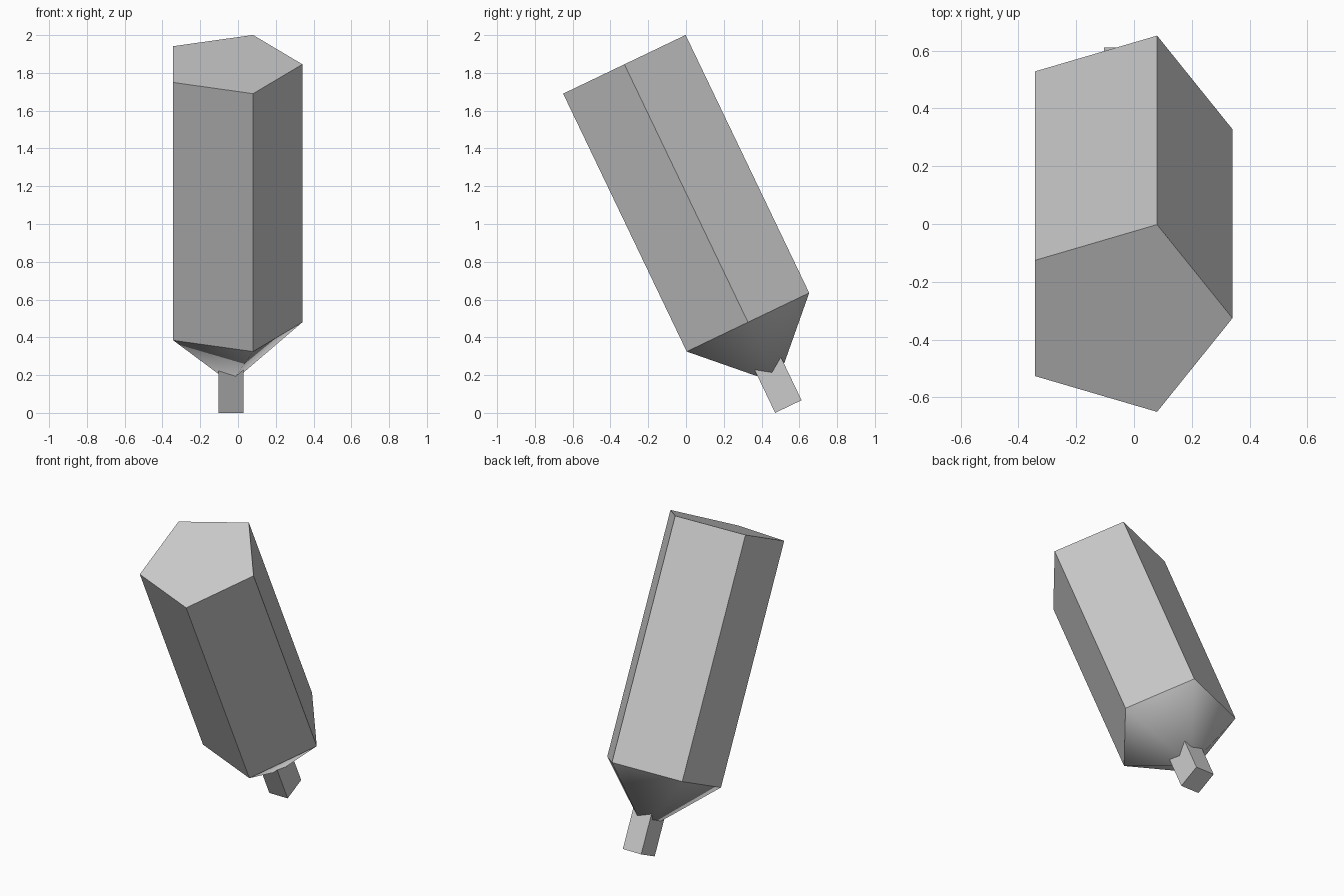
import bpy
import bmesh
import math
from mathutils import Matrix, Vector

cube = bpy.data.objects.get("Cube")
if cube:
    bpy.data.objects.remove(cube, do_unlink=True)

GREY = (0.6, 0.6, 0.6, 1.0)
grey = bpy.data.materials.new("plain_grey")
grey.use_nodes = True
grey.diffuse_color = GREY
grey.node_tree.nodes["Principled BSDF"].inputs["Base Color"].default_value = GREY

# Tilted frame whose origin is the joint between body and taper
TILT = math.radians(25.6)
FRAME = Matrix.Translation((-0.037, 0.328, 0.48)) @ Matrix.Rotation(TILT, 4, "X")
RADIUS, BODY_LENGTH, TIP_LENGTH = 0.378, 1.514, 0.358
STEM_TOP, STEM_END = -0.1, -0.495


def finish(name, bm, smooth=False):
    bmesh.ops.recalc_face_normals(bm, faces=bm.faces)
    bm.transform(FRAME)
    for face in bm.faces:
        face.smooth = smooth
    mesh = bpy.data.meshes.new(name)
    bm.to_mesh(mesh)
    bm.free()
    mesh.materials.append(grey)
    obj = bpy.data.objects.new(name, mesh)
    bpy.context.collection.objects.link(obj)
    return obj


def pentagon(bm, z):
    angles = [math.tau * i / 5 for i in range(5)]
    return [bm.verts.new((RADIUS * math.cos(a), RADIUS * math.sin(a), z)) for a in angles]


# Five-sided body, flat shaded
bm = bmesh.new()
low, high = pentagon(bm, 0), pentagon(bm, BODY_LENGTH)
bm.faces.new(low[::-1])
bm.faces.new(high)
for i in range(5):
    j = (i + 1) % 5
    bm.faces.new((low[i], low[j], high[j], high[i]))
finish("body", bm)

# Five-sided taper, smooth across its sides and open where it meets the body
bm = bmesh.new()
rim = pentagon(bm, 0)
tip = bm.verts.new((0, 0, -TIP_LENGTH))
for i in range(5):
    bm.faces.new((rim[(i + 1) % 5], rim[i], tip))
finish("taper", bm, smooth=True)

# Square stem running out of the taper
bm = bmesh.new()
bmesh.ops.create_cube(bm, size=1)
bmesh.ops.scale(bm, vec=Vector((0.133, 0.155, STEM_TOP - STEM_END)), verts=bm.verts)
bmesh.ops.translate(bm, vec=Vector((0, 0, (STEM_TOP + STEM_END) / 2)), verts=bm.verts)
finish("stem", bm)
